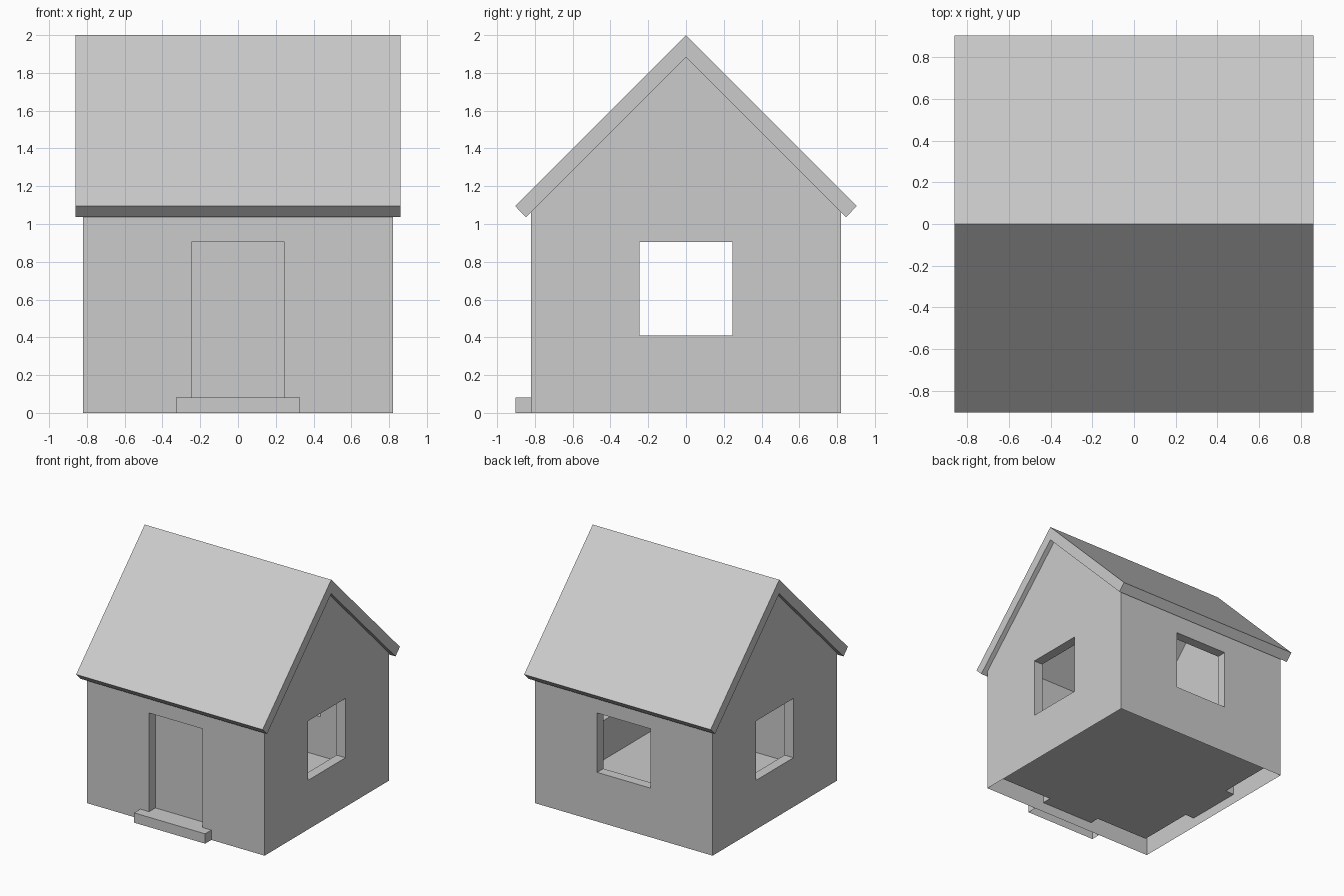
import bpy, bmesh
from math import pi
from mathutils import Matrix, Vector

if "Cube" in bpy.data.objects:
    bpy.data.objects.remove(bpy.data.objects["Cube"])

W, T = 0.82, 0.082          # half width, wall thickness
APEX = 1.884                # underside of the ridge
A, SILL, HEAD = 0.246, 0.41, 0.905


def finish(bm, name):
    bmesh.ops.remove_doubles(bm, verts=bm.verts, dist=1e-5)
    mesh = bpy.data.meshes.new(name)
    bm.to_mesh(mesh)
    bm.free()
    ob = bpy.data.objects.new(name, mesh)
    bpy.context.collection.objects.link(ob)
    return ob


def face(bm, pts, toward, rot=Matrix()):
    """Add a flat face whose normal points along toward."""
    f = bm.faces.new([bm.verts.new(rot @ Vector(p)) for p in pts])
    f.normal_update()
    if f.normal.dot(rot @ Vector(toward)) < 0:
        f.normal_flip()


def panel(bm, rot, d, z0, sill, gable, side):
    """One wall skin at distance d with an opening, built facing -y."""
    def top(u):
        return APEX - (abs(u) if gable else d)
    shapes = [[(s * d, z0), (s * A, z0), (s * A, top(A)), (s * d, top(d))] for s in (-1, 1)]
    if sill > z0:
        shapes.append([(-A, z0), (A, z0), (A, sill), (-A, sill)])
    shapes.append([(-A, HEAD), (A, HEAD), (A, top(A)), (0, top(0)), (-A, top(A))])
    for s in shapes:
        face(bm, [(u, -d, z) for u, z in s], (0, side, 0), rot)


# Walls: outer and inner skins joined by the opening reveals, open underneath
bm = bmesh.new()
I = W - T
for k in range(4):
    rot = Matrix.Rotation(k * pi / 2, 4, 'Z')
    sill = T if k == 0 else SILL
    panel(bm, rot, W, 0, sill, k % 2, -1)
    panel(bm, rot, I, T, sill, k % 2, 1)
    for s in (-1, 1):
        face(bm, [(s * A, -W, T), (s * A, -I, T), (s * A, -I, HEAD), (s * A, -W, HEAD)],
             (-s, 0, 0), rot)
    levels = [(HEAD, -1), (sill, 1)] + ([(T, -1)] if k else [])
    for z, n in levels:
        face(bm, [(-A, -W, z), (A, -W, z), (A, -I, z), (-A, -I, z)], (0, 0, n), rot)
finish(bm, "walls")

# Floor, raised inside the inner skin
bm = bmesh.new()
face(bm, [(-I, -I, T), (I, -I, T), (I, I, T), (-I, I, T)], (0, 0, 1))
finish(bm, "floor")

# Door, flush with the inner skin
bm = bmesh.new()
face(bm, [(-A, -I, T), (A, -I, T), (A, -I, HEAD), (-A, -I, HEAD)], (0, -1, 0))
finish(bm, "door")

# Doorstep, open underneath
bm = bmesh.new()
bmesh.ops.create_cube(bm, size=1, matrix=Matrix.Translation((0, -W - T / 2, T / 2))
                      @ Matrix.Diagonal((0.656, T, T, 1)))
bmesh.ops.delete(bm, geom=[f for f in bm.faces if f.normal.z < -0.5], context='FACES_ONLY')
finish(bm, "doorstep")

# Roof: chevron profile extruded along x
bm = bmesh.new()
E, X = 0.905, 0.861
prof = [(0, 2), (E, 2 - E), (E - 0.058, APEX - E + 0.058), (0, APEX),
        (-E + 0.058, APEX - E + 0.058), (-E, 2 - E)]
f = bm.faces.new([bm.verts.new((-X, y, z)) for y, z in prof])
ext = bmesh.ops.extrude_face_region(bm, geom=[f])
bmesh.ops.translate(bm, vec=(2 * X, 0, 0),
                    verts=[v for v in ext["geom"] if isinstance(v, bmesh.types.BMVert)])
bmesh.ops.recalc_face_normals(bm, faces=bm.faces)
finish(bm, "roof")
